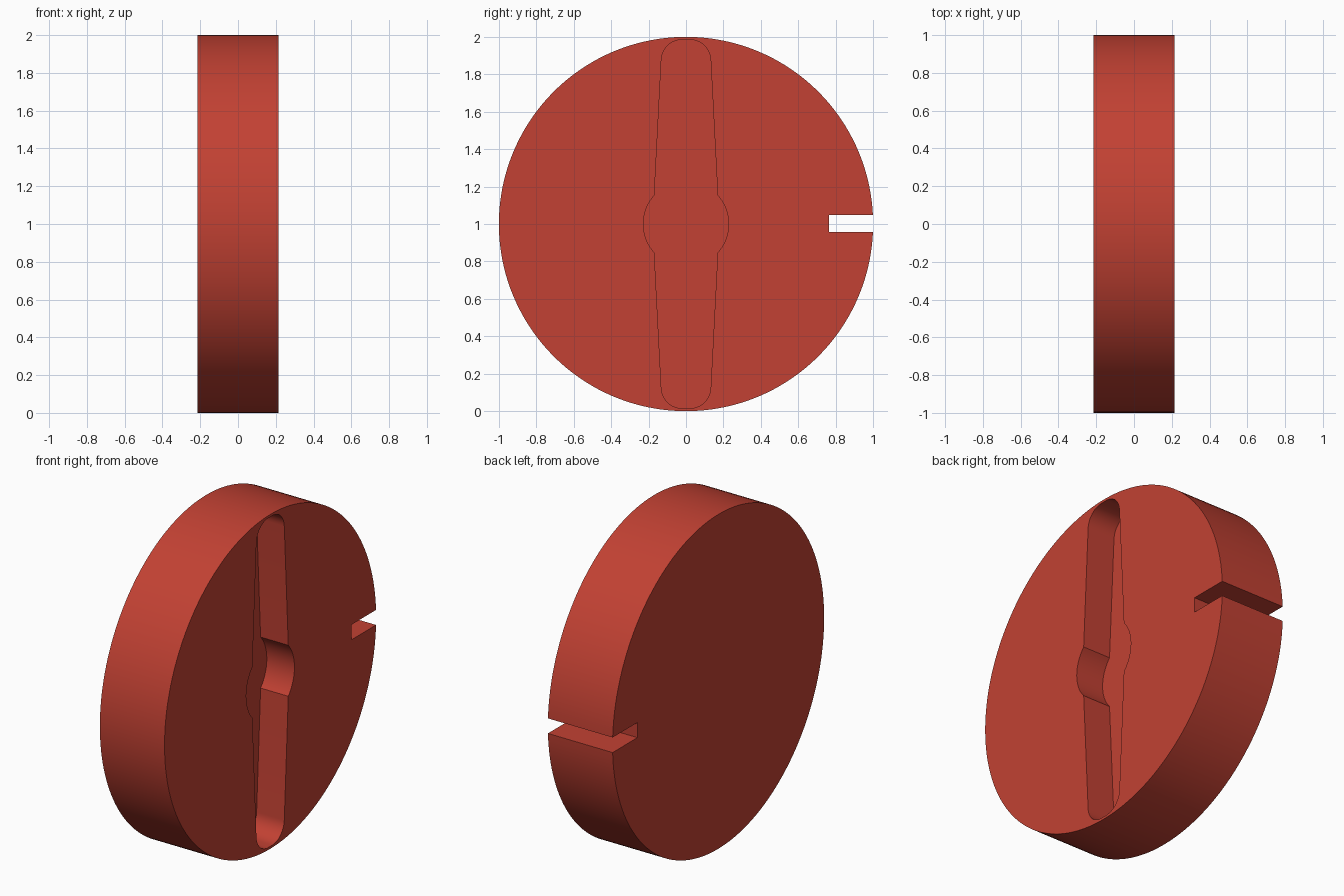
import bpy, bmesh, math

if "Cube" in bpy.data.objects:
    bpy.data.objects.remove(bpy.data.objects["Cube"])

HALF = 0.214      # half thickness of the disc
DEPTH = 0.183     # depth of the grip recess

red = bpy.data.materials.new("red")
red.diffuse_color = (0.54, 0.053, 0.033, 1)
red.use_nodes = True
red.node_tree.nodes["Principled BSDF"].inputs["Base Color"].default_value = red.diffuse_color


def arc(cy, cz, r, a0, a1, n):
    """Points on a circle in the YZ plane."""
    return [(cy + r * math.cos(a0 + (a1 - a0) * i / n),
             cz + r * math.sin(a0 + (a1 - a0) * i / n)) for i in range(n + 1)]


def extrude_profile(name, points, x0, x1):
    """Solid made from a YZ outline running from x0 to x1."""
    bm = bmesh.new()
    face = bm.faces.new([bm.verts.new((x0, y, z)) for y, z in points])
    new = bmesh.ops.extrude_face_region(bm, geom=[face])["geom"]
    moved = [v for v in new if isinstance(v, bmesh.types.BMVert)]
    bmesh.ops.translate(bm, verts=moved, vec=(x1 - x0, 0, 0))
    bmesh.ops.recalc_face_normals(bm, faces=bm.faces)
    mesh = bpy.data.meshes.new(name)
    bm.to_mesh(mesh)
    bm.free()
    mesh.materials.append(red)
    obj = bpy.data.objects.new(name, mesh)
    bpy.context.collection.objects.link(obj)
    return obj


# Disc outline with a square notch in the back edge
top, low, inner = 0.047, -0.043, 0.765
outline = arc(0, 1, 1, math.asin(top), 2 * math.pi + math.asin(low), 160)
outline += [(inner, 1 + low), (inner, 1 + top)]
disc = extrude_profile("knob_disc", outline, -HALF, HALF)

# Grip recess: round hub with two tapered, round-ended wings
hub_angle = math.radians(42)
quarter = arc(0, 1, 0.228, 0, hub_angle, 10)
quarter += arc(0.02, 1.873, 0.112, math.radians(3), math.pi / 2, 12)
upper = quarter + [(-y, z) for y, z in reversed(quarter)]
lower = [(-y, 2 - z) for y, z in upper]
recess = extrude_profile("recess_cutter", upper[:-1] + lower[:-1],
                         HALF - DEPTH, HALF + 0.1)
recess.hide_render = True

# Cut the recess into the right face
cut = disc.modifiers.new("grip_recess", "BOOLEAN")
cut.operation = "DIFFERENCE"
cut.solver = "EXACT"
cut.object = recess
bpy.context.view_layer.objects.active = disc
disc.select_set(True)
bpy.ops.object.modifier_apply(modifier=cut.name)
bpy.data.objects.remove(recess)

# Smooth rim and recess walls, crisp edges
bpy.ops.object.shade_smooth_by_angle(angle=math.radians(25))
